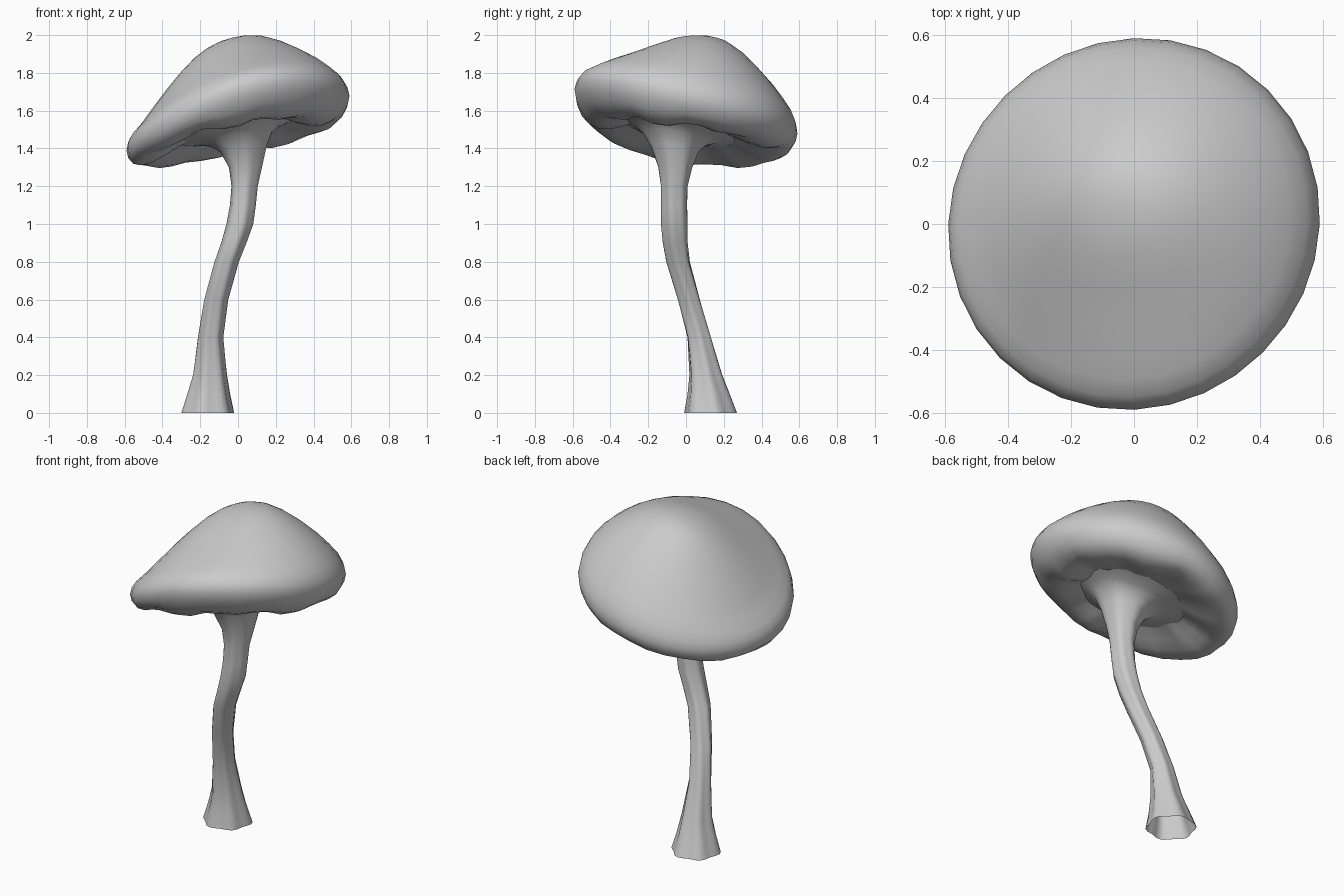
import bpy, bmesh
from math import sin, cos, pi, radians

if "Cube" in bpy.data.objects:
    bpy.data.objects.remove(bpy.data.objects["Cube"])

SEG = 32
TILT_X, TILT_Y = 0.235, -0.205      # slope of the tilted cap


def loft(name, rings, tip=None):
    """Skin a list of closed rings, optionally closing the last one to a tip."""
    bm = bmesh.new()
    loops = [[bm.verts.new(p) for p in ring] for ring in rings]
    for a, b in zip(loops, loops[1:]):
        for i in range(SEG):
            j = (i + 1) % SEG
            bm.faces.new((a[i], a[j], b[j], b[i]))
    if tip:
        v = bm.verts.new(tip)
        for i in range(SEG):
            bm.faces.new((loops[-1][i], loops[-1][(i + 1) % SEG], v))
    me = bpy.data.meshes.new(name)
    bm.to_mesh(me)
    bm.free()
    me.shade_smooth()
    ob = bpy.data.objects.new(name, me)
    bpy.context.collection.objects.link(ob)
    return ob


angles = [2 * pi * i / SEG for i in range(SEG)]


def plane(x, y):
    return 1.56 + TILT_X * x + TILT_Y * y


# Stem: centre x, centre y, height, radius, tilt share, flute depth
stem = [(-.16, .13, 0, .135, 0, .06), (-.155, .12, .1, .108, 0, .07),
        (-.148, .105, .2, .085, 0, .08), (-.145, .07, .4, .063, 0, .07),
        (-.115, .015, .6, .060, 0, .06), (-.06, -.042, .8, .062, 0, .06),
        (-.022, -.057, .9, .065, 0, .05), (.01, -.062, 1.0, .069, 0, .05),
        (.026, -.063, 1.1, .067, 0, .05), (.035, -.062, 1.2, .069, 0, .04),
        (.04, -.057, 1.3, .088, .1, .03), (.03, -.06, 1.4, .125, .6, .02),
        (.015, -.06, 1.455, .17, .9, .02), (.005, -.06, 1.485, .225, 1, .02),
        (.0, -.05, 1.505, .31, 1, .0)]
rings = []
for cx, cy, z, r, t, flute in stem:
    ring = []
    for a in angles:
        q = r * (1 + flute * sin(6 * a + 3 * z))
        dx, dy = q * cos(a), q * sin(a)
        ring.append((cx + dx, cy + dy, z + t * (TILT_X * dx + TILT_Y * dy)))
    rings.append(ring)
loft("stem", rings)

# Cap: relative radius and height off the tilted rim plane
under = [(.36, -.055), (.45, -.067), (.54, -.083), (.66, -.105), (.77, -.118),
         (.87, -.108), (.94, -.08), (.985, -.035)]
top = [(1, .01), (.985, .055), (.94, .105), (.86, .155), (.75, .215),
       (.6, .285), (.45, .35), (.3, .405), (.18, .433), (.08, .445)]
AX, AY = -.08, .09                  # apex position


def cap_ring(s, h, upper):
    ring = []
    ox, oy = (AX, AY) if upper else (.01, -.04)
    for a in angles:
        r = s * (.59 + .012 * cos(2 * (a - pi / 4)))
        x, y = r * cos(a) + ox * (1 - s), r * sin(a) + oy * (1 - s)
        dz = -.03 * cos(2 * a) * s ** 3      # saddle-shaped rim
        droop = max(0, cos(a - radians(222))) ** 4
        dz -= .04 * droop * s ** 3           # drooping front left edge
        if upper:      # one-sided bulge of the dome, dented on the left
            dz += .045 * sin(pi * s) * cos(a - radians(60))
            dz -= .04 * max(0, -cos(a)) ** 2 * sin(pi * s ** 4)
        else:          # irregular gill folds, deeper at the front right
            fold = max(0, sin(pi * (s - .35) / .65)) if s > .35 else 0
            dz += fold * (.014 * sin(9 * a + 1) + .01 * sin(5 * a)
                          - .022 * cos(a + pi / 4) + .02 * droop)
        ring.append((x, y, plane(x, y) + h + dz))
    return ring


rings = [cap_ring(s, h, False) for s, h in under] + [cap_ring(s, h, True) for s, h in top]
loft("cap", rings, (AX, AY, plane(AX, AY) + .449))
